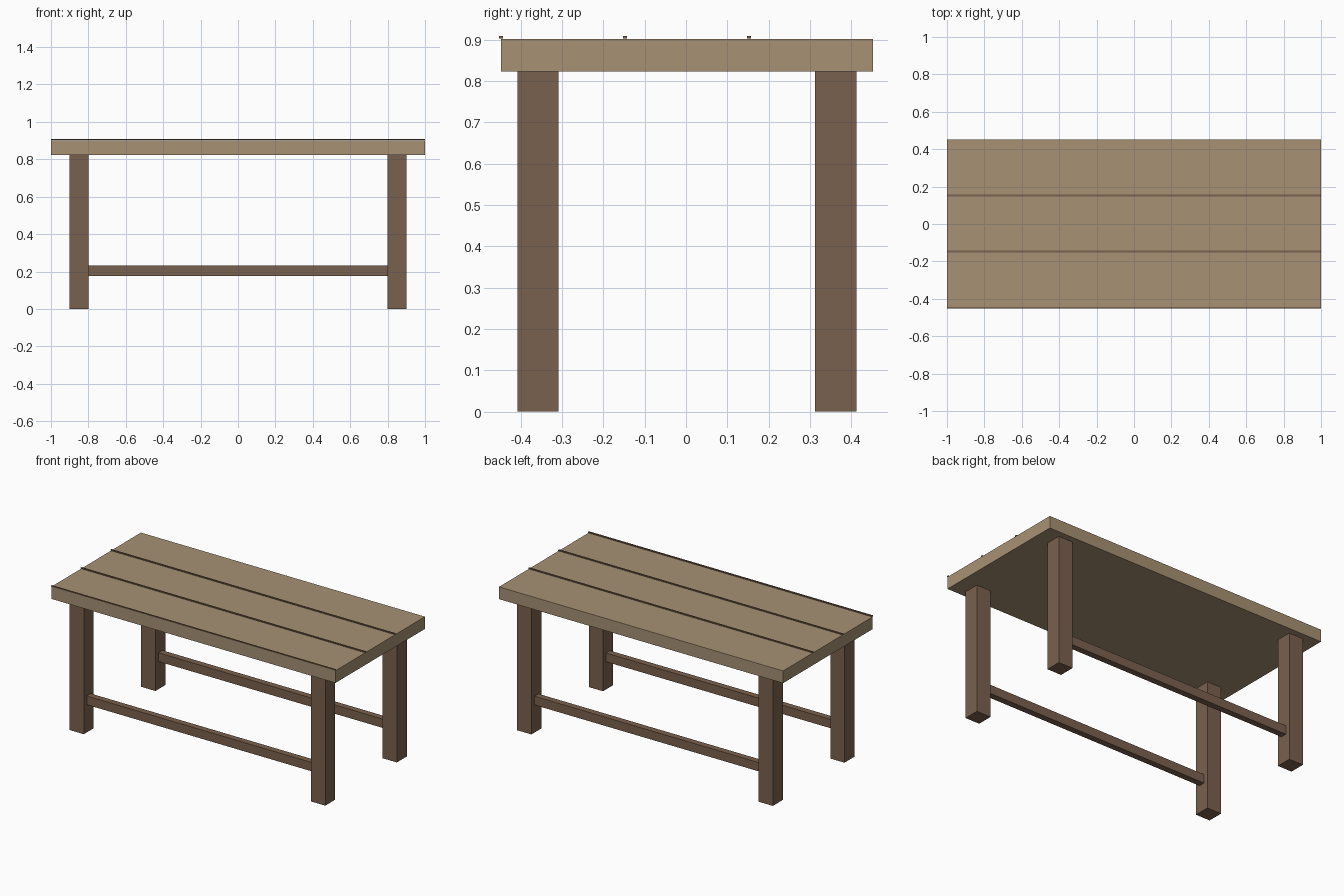
import bpy

cube = bpy.data.objects.get("Cube")
if cube:
    bpy.data.objects.remove(cube, do_unlink=True)


def material(name, rgb):
    mat = bpy.data.materials.new(name)
    mat.use_nodes = True
    colour = (*rgb, 1)
    mat.diffuse_color = colour
    mat.node_tree.nodes["Principled BSDF"].inputs["Base Color"].default_value = colour
    return mat


def box(name, centre, size, mat):
    bpy.ops.mesh.primitive_cube_add(size=1, location=centre)
    obj = bpy.context.object
    obj.name = name
    obj.scale = size
    bpy.ops.object.transform_apply(location=False, rotation=False, scale=True)
    obj.data.materials.append(mat)
    return obj


light_wood = material("light_wood", (0.39, 0.285, 0.175))
dark_wood = material("dark_wood", (0.195, 0.12, 0.075))

SHIFT = 0.002       # the front seam overhangs, so the table sits slightly back
TOP, UNDER = 0.901, 0.823

# Table top
box("table_top", (0, SHIFT, (TOP + UNDER) / 2), (2, 0.9, TOP - UNDER), light_wood)

# Raised dark plank seams, the first along the front edge
for i, name in enumerate(("front", "middle", "back")):
    y = -0.45 + 0.3 * i + SHIFT
    box(name + "_plank_seam", (0, y, 0.906), (2, 0.01, 0.006), dark_wood)

# Legs and long stretchers, one set per long side
for row, side in (("front", -1), ("back", 1)):
    y = 0.36 * side + SHIFT
    for hand, x in (("right", -0.85), ("left", 0.85)):
        box(f"{row}_{hand}_leg", (x, y, UNDER / 2), (0.1, 0.1, UNDER), dark_wood)
    box(row + "_stretcher", (0, y, 0.204), (1.62, 0.04, 0.056), dark_wood)
